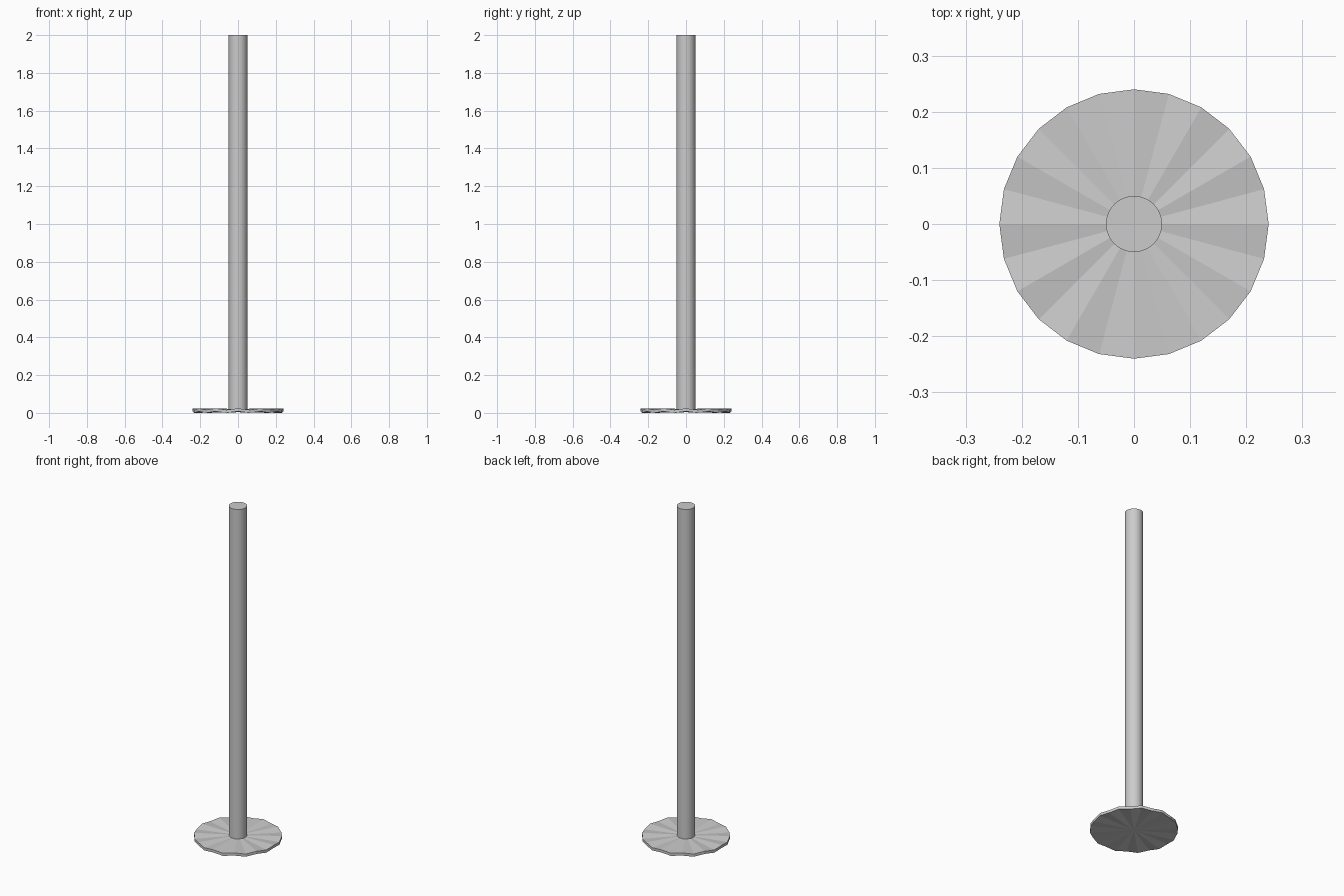
import bpy, bmesh
from math import sin, cos, tau

if "Cube" in bpy.data.objects:
    bpy.data.objects.remove(bpy.data.objects["Cube"])

SIDES = 24          # rim corners of the base
RADIUS = 0.24
MID_Z, THICK, PLEAT = 0.012, 0.016, 0.004


def finish(name, bm):
    mesh = bpy.data.meshes.new(name)
    bmesh.ops.recalc_face_normals(bm, faces=bm.faces)
    bm.to_mesh(mesh)
    bm.free()
    obj = bpy.data.objects.new(name, mesh)
    bpy.context.collection.objects.link(obj)
    return obj


# Base plate: thin pleated disc, corners alternately raised and lowered
bm = bmesh.new()
rims, hubs = [], []
for z in (MID_Z - THICK / 2, MID_Z + THICK / 2):
    hubs.append(bm.verts.new((0, 0, z)))
    rims.append([bm.verts.new((RADIUS * cos(tau * i / SIDES),
                               RADIUS * sin(tau * i / SIDES),
                               z + PLEAT * (-1) ** i)) for i in range(SIDES)])
for i in range(SIDES):
    j = (i + 1) % SIDES
    bm.faces.new((hubs[0], rims[0][j], rims[0][i]))
    bm.faces.new((hubs[1], rims[1][i], rims[1][j]))
    bm.faces.new((rims[0][i], rims[0][j], rims[1][j], rims[1][i]))
finish("base_plate", bm)

# Pole: smooth round upright rising from the plate
bottom, top = 0.012, 2.0
bpy.ops.mesh.primitive_cylinder_add(vertices=32, radius=0.05, depth=top - bottom,
                                    location=(0, 0, (bottom + top) / 2))
pole = bpy.context.object
pole.name = "pole"
bpy.ops.object.shade_smooth_by_angle()
